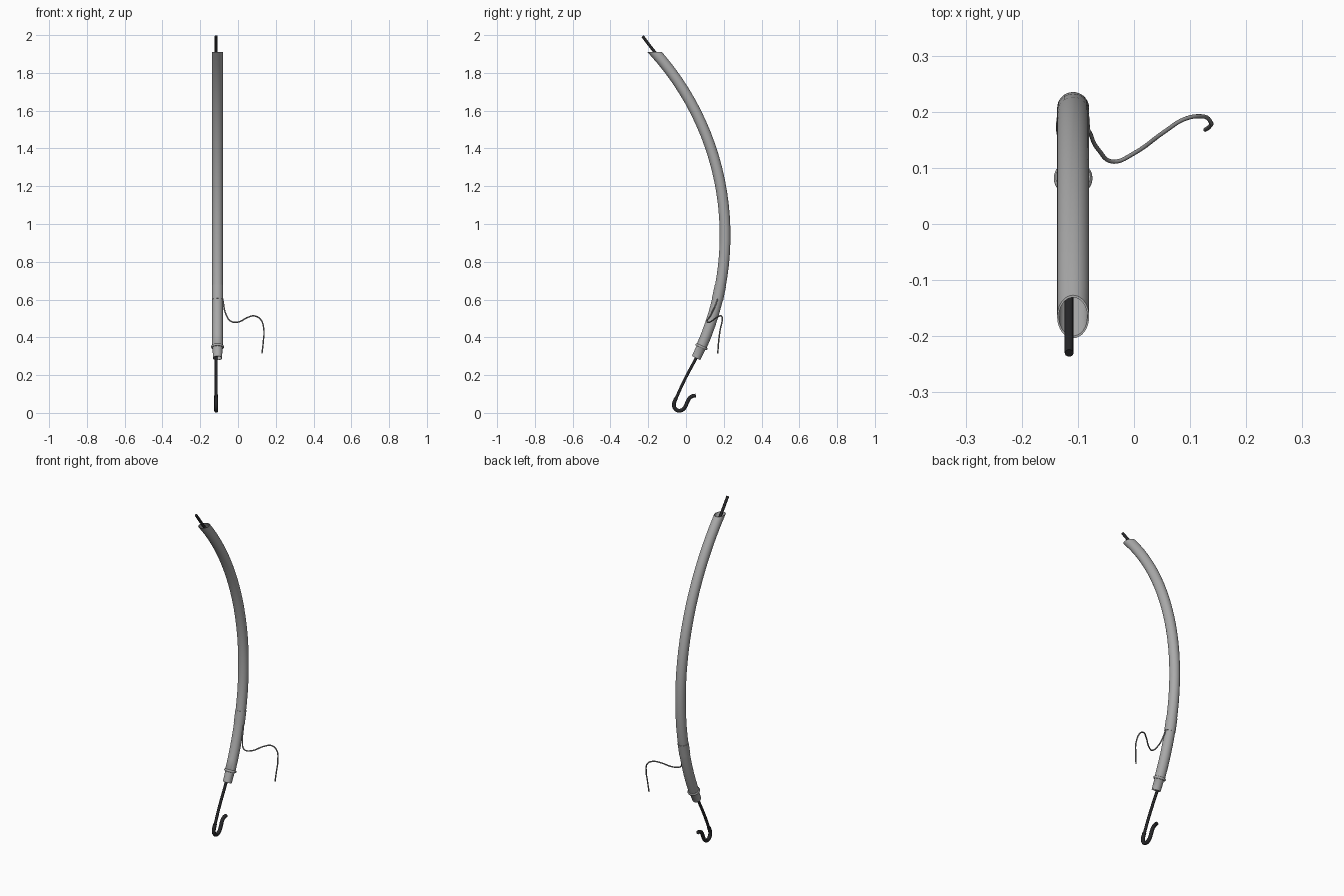
import bpy, bmesh, math
from mathutils import Vector

if "Cube" in bpy.data.objects:
    bpy.data.objects.remove(bpy.data.objects["Cube"])

X0 = -0.1085                       # plane of the bent tube
R, CY, CZ = 1.45, -1.243, 0.94     # circle followed by the tube
TOP = 1.91


def material(name, rgb):
    m = bpy.data.materials.new(name)
    m.diffuse_color = (*rgb, 1)
    m.use_nodes = True
    m.node_tree.nodes["Principled BSDF"].inputs["Base Color"].default_value = m.diffuse_color
    return m


grey = material("tube grey", (0.40, 0.40, 0.40))
black = material("stylet black", (0.02, 0.02, 0.022))
cord_grey = material("cord grey", (0.24, 0.24, 0.24))


def on_arc(a, x=X0):
    return Vector((x, CY + R * math.cos(a), CZ + R * math.sin(a)))


def angle_at(z):
    return math.asin((z - CZ) / R)


def smooth(ob):
    bpy.ops.object.select_all(action='DESELECT')
    ob.select_set(True)
    bpy.context.view_layer.objects.active = ob
    bpy.ops.object.shade_smooth_by_angle(angle=math.radians(40))


def arc_sweep(name, stations, mat, flat_top=False, sides=32):
    """Closed shell swept along the arc; stations are (angle, radius)."""
    bm = bmesh.new()
    a_max = max(a for a, _ in stations)
    rings = []
    for a, r in stations:
        c = on_arc(a)
        radial = Vector((0, math.cos(a), math.sin(a)))
        along = Vector((0, -math.sin(a), math.cos(a)))
        ring = []
        for i in range(sides):
            t = 2 * math.pi * i / sides
            p = c + Vector((1, 0, 0)) * r * math.cos(t) + radial * r * math.sin(t)
            if flat_top and a == a_max:
                p += along * ((TOP - p.z) / along.z)
            ring.append(bm.verts.new(p))
        rings.append(ring)
    for k, ring in enumerate(rings):
        nxt = rings[(k + 1) % len(rings)]
        for i in range(sides):
            j = (i + 1) % sides
            bm.faces.new((ring[i], ring[j], nxt[j], nxt[i]))
    bmesh.ops.recalc_face_normals(bm, faces=bm.faces)
    me = bpy.data.meshes.new(name)
    bm.to_mesh(me)
    bm.free()
    ob = bpy.data.objects.new(name, me)
    bpy.context.collection.objects.link(ob)
    me.materials.append(mat)
    smooth(ob)


def wire(name, pts, radius, mat, res=6):
    """Round wire through points of (x, y, z, radius factor)."""
    cu = bpy.data.curves.new(name, 'CURVE')
    cu.dimensions = '3D'
    cu.bevel_depth, cu.bevel_resolution = radius, 3
    cu.use_fill_caps = True
    sp = cu.splines.new('BEZIER')
    sp.resolution_u = res
    sp.bezier_points.add(len(pts) - 1)
    for bp, p in zip(sp.bezier_points, pts):
        bp.co = p[:3]
        bp.radius = p[3] if len(p) > 3 else 1
        bp.handle_left_type = bp.handle_right_type = 'AUTO'
    ob = bpy.data.objects.new(name, cu)
    bpy.context.collection.objects.link(ob)
    cu.materials.append(mat)
    bpy.ops.object.select_all(action='DESELECT')
    ob.select_set(True)
    bpy.context.view_layer.objects.active = ob
    bpy.ops.object.convert(target='MESH')
    smooth(bpy.context.view_layer.objects.active)


# Hollow bent tube with a narrower tip and a level cut at the top
a_tip, a_ring, a_top = angle_at(0.29), angle_at(0.35), angle_at(TOP)
N = 26
body = [a_ring + (a_top - a_ring) * i / N for i in range(N + 1)]
outer = [(a_tip, 0.0245), (a_ring - 0.002, 0.026)] + [(a, 0.0285) for a in body]
inner = [(a, 0.0255) for a in reversed(body)] + [(a_tip, 0.0215)]
arc_sweep("tube", outer + inner, grey, flat_top=True)

# Collar ring near the tip
collar = [(a_ring + 0.0045 * math.sin(t), 0.029 + 0.0055 * math.cos(t))
          for t in (2 * math.pi * i / 10 for i in range(10))]
arc_sweep("collar_ring", collar, grey)

# Thin band where the cord joins
b0, b1 = angle_at(0.60), angle_at(0.675)
arc_sweep("cord_band", [(b0, 0.028), (b0, 0.0302), (b1, 0.0302), (b1, 0.028)], grey)

# Stylet: straight end, run through the tube, hook at the bottom
XW = -0.1155
stylet = [(XW, -0.230, 1.994)]
stylet += [tuple(on_arc(a_top + (a_tip - a_top) * i / 16, XW)) for i in range(17)]
stylet += [(XW, -0.005, 0.18), (XW, -0.055, 0.072, 1.0)]
wire("stylet", stylet, 0.008, black)
hook = [(-0.052, 0.08), (-0.064, 0.045), (-0.057, 0.022), (-0.036, 0.0115),
        (-0.012, 0.022), (0.004, 0.05), (0.017, 0.076), (0.032, 0.088), (0.052, 0.092)]
wire("stylet_hook", [(XW, y, z) for y, z in hook], 0.0105, black)

# Thin loose cord
cord = [(-0.086, 0.172, 0.635), (-0.079, 0.163, 0.59), (-0.063, 0.132, 0.52),
        (-0.036, 0.111, 0.484), (0.0, 0.126, 0.481), (0.055, 0.165, 0.507),
        (0.09, 0.187, 0.513), (0.12, 0.192, 0.494), (0.137, 0.181, 0.44),
        (0.134, 0.173, 0.38), (0.127, 0.168, 0.315)]
wire("cord", cord, 0.0037, cord_grey)
